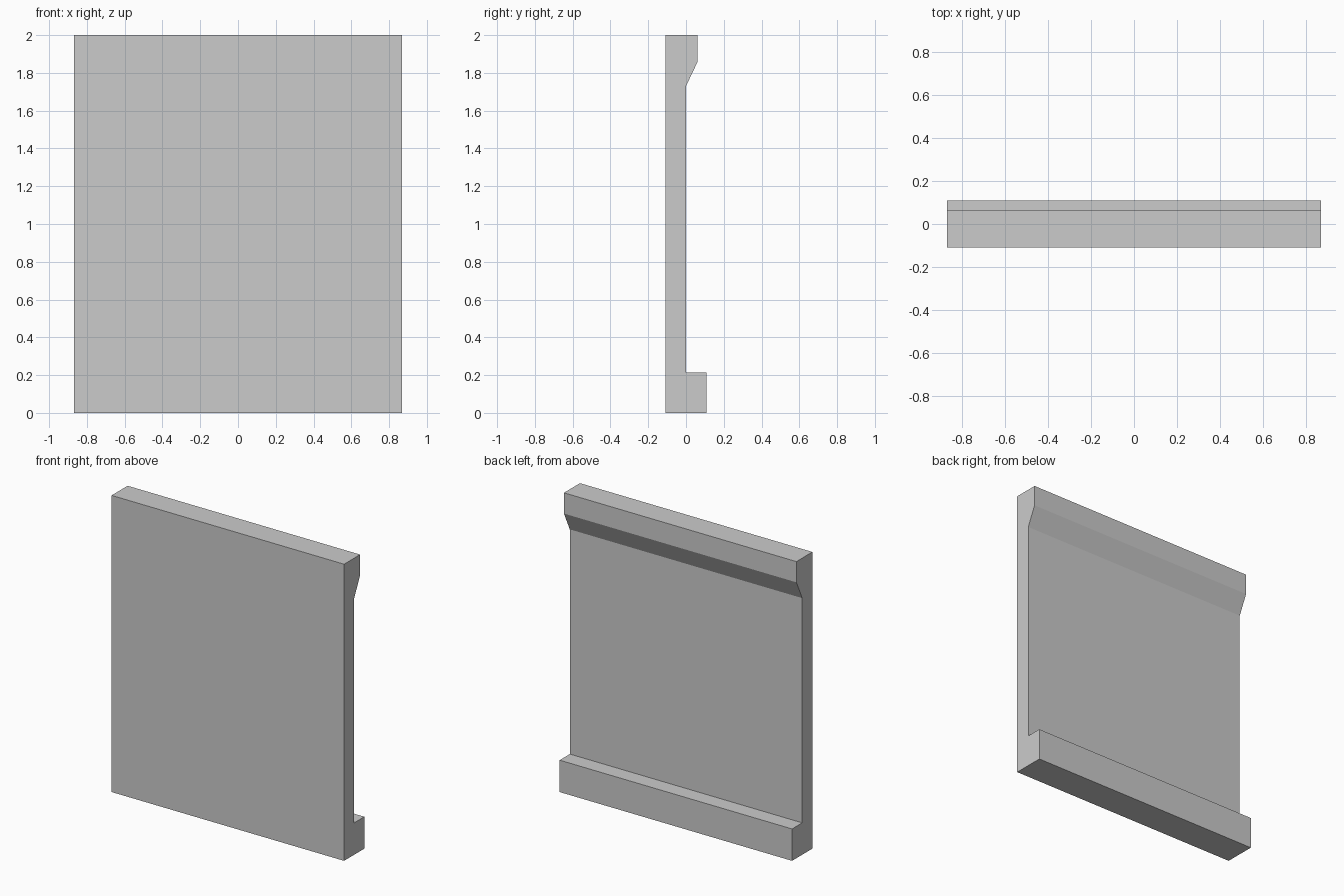
import bpy, bmesh

if "Cube" in bpy.data.objects:
    bpy.data.objects.remove(bpy.data.objects["Cube"])

HALF_WIDTH = 0.867

# Side profile (y, z): flat front, base ledge and chamfered top lip at the back
profile = [(-0.108, 0), (0.108, 0), (0.108, 0.215), (0, 0.215),
           (0, 1.73), (0.062, 1.86), (0.062, 2), (-0.108, 2)]

# Wall panel: profile swept along the width
bm = bmesh.new()
face = bm.faces.new([bm.verts.new((-HALF_WIDTH, y, z)) for y, z in profile])
swept = bmesh.ops.extrude_face_region(bm, geom=[face], use_keep_orig=True)
verts = [g for g in swept["geom"] if isinstance(g, bmesh.types.BMVert)]
bmesh.ops.translate(bm, verts=verts, vec=(2 * HALF_WIDTH, 0, 0))
bmesh.ops.recalc_face_normals(bm, faces=bm.faces)

mesh = bpy.data.meshes.new("wall_panel")
bm.to_mesh(mesh)
bm.free()
bpy.context.collection.objects.link(bpy.data.objects.new("wall_panel", mesh))
